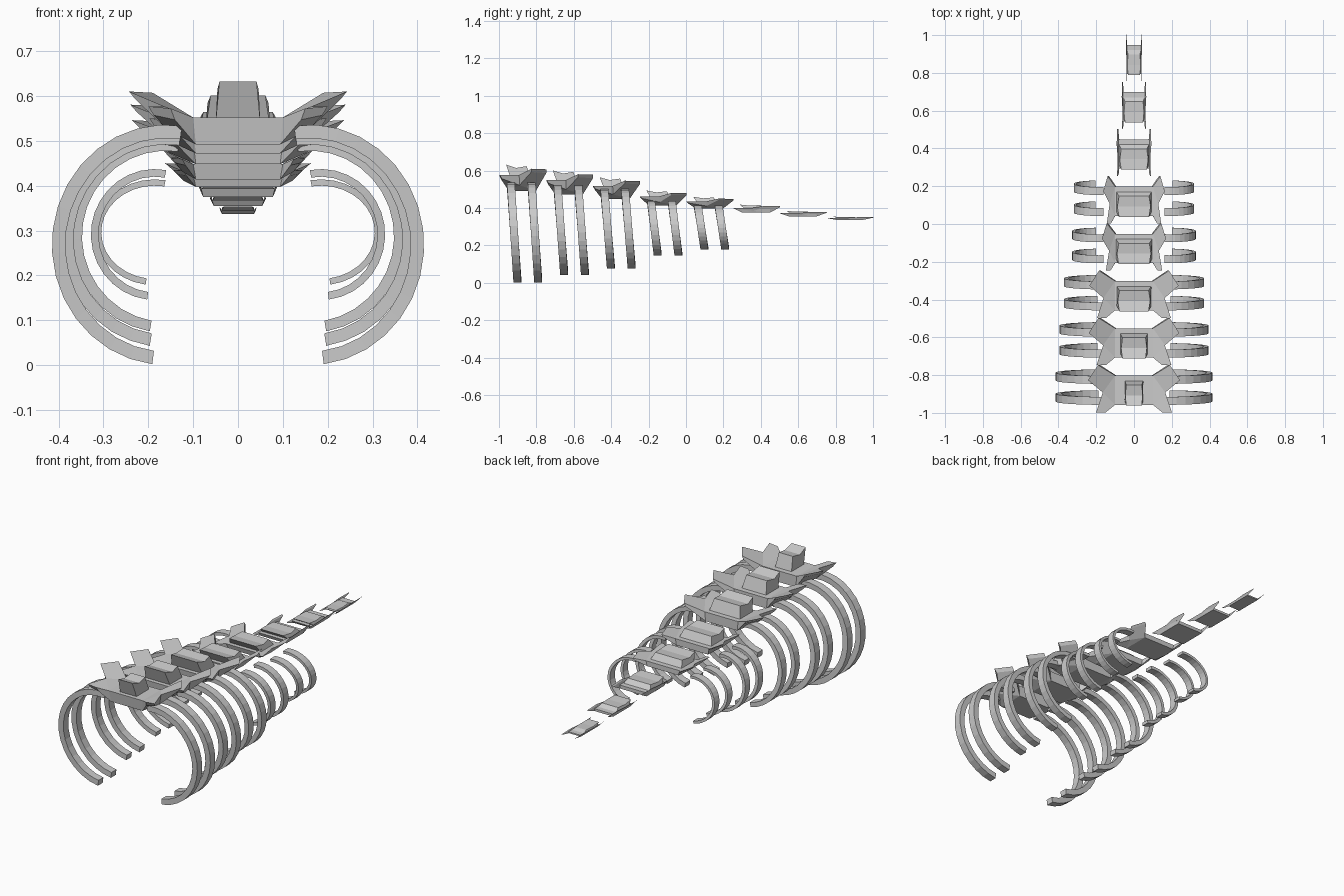
import bpy, bmesh
from math import sin, cos, radians

if "Cube" in bpy.data.objects:
    bpy.data.objects.remove(bpy.data.objects["Cube"])


def make_object(name, verts, faces):
    mesh = bpy.data.meshes.new(name)
    mesh.from_pydata(verts, [], faces)
    bm = bmesh.new()
    bm.from_mesh(mesh)
    bmesh.ops.remove_doubles(bm, verts=bm.verts, dist=1e-5)
    bmesh.ops.recalc_face_normals(bm, faces=bm.faces)
    bm.to_mesh(mesh)
    bm.free()
    obj = bpy.data.objects.new(name, mesh)
    bpy.context.collection.objects.link(obj)
    return obj


# Right half of a vertebra: x, y, top z, bottom z (x > 0.1 is the wing)
PLATE = [
    (0, -.085, .06, 0), (0, .07, .06, 0),
    (.10, .07, .06, 0), (.10, -.085, .06, 0),
    (.165, -.02, .085, .03),
    (.19, .125, .115, .095), (.243, .045, .118, .10),
    (.20, -.125, .085, .065), (.15, -.125, .08, .055),
]
PATCHES = [(0, 3, 2, 1), (3, 4, 2), (2, 4, 6, 5), (3, 8, 7, 4)]
OUTLINE = [0, 3, 8, 7, 4, 6, 5, 2, 1]


def vertebra(i, y, base, s, body, reach):
    def map_x(x):
        return x / .1 * body if x <= .1 else body + (x - .1) / .143 * (reach - body)

    n = len(PLATE)
    verts = [(map_x(x), y + dy, base + zt * s) for x, dy, zt, zb in PLATE]
    verts += [(map_x(x) * .94, y + dy * (.9 if dy < 0 else 1), base + zb * s)
              for x, dy, zt, zb in PLATE]
    faces = list(PATCHES) + [tuple(v + n for v in reversed(p)) for p in PATCHES]
    faces += [(a, b, b + n, a + n) for a, b in zip(OUTLINE[:-1], OUTLINE[1:])]
    plate = make_object(f"vertebra_{i}", verts, faces)
    plate.modifiers.new("mirror", 'MIRROR')


def crest(i, y, base, s, half):
    # Forward-leaning block with a shallow ridge
    rows = [(-.06, .05, half * 1.08), (-.09, .14, half * .9),
            (-.035, .122, half), (.02, .132, half * .9), (.045, .05, half * 1.08)]
    verts = []
    for side in (-1, 1):
        verts += [(side * w, y + dy, base + z * s) for dy, z, w in rows]
    faces = [(k, (k + 1) % 5, (k + 1) % 5 + 5, k + 5) for k in range(5)]
    faces += [(4, 3, 2, 1, 0), (5, 6, 7, 8, 9)]
    make_object(f"crest_{i}", verts, faces)


def rib(name, y, cx, rx, cz, rz, thick, start, end):
    # Rectangular section swept along an arc, leaning back at the bottom
    steps, verts, faces = 16, [], []
    for k in range(steps + 1):
        a = radians(start + (end - start) * k / steps)
        for inset, dy in ((0, -.021), (0, .021), (thick, .021), (thick, -.021)):
            verts.append((cx + (rx - inset) * cos(a), y + dy - .0175 * sin(a),
                          cz + (rz - inset) * sin(a)))
    for k in range(steps):
        for j in range(4):
            p, q = 4 * k + j, 4 * k + (j + 1) % 4
            faces.append((p, q, q + 4, p + 4))
    faces += [(3, 2, 1, 0), tuple(range(4 * steps, 4 * steps + 4))]
    make_object(name, verts, faces).modifiers.new("mirror", 'MIRROR')


# Spine: base z, height scale, body half width, wing reach, crest half width
SPINE = [
    (.492, 1.0, .10, .243, .046), (.472, .92, .10, .240, .068),
    (.448, .83, .10, .236, .086), (.414, .57, .10, .170, .09),
    (.397, .45, .10, .163, .088), (.375, .31, .083, .092, .075),
    (.355, .21, .058, .065, .053), (.337, .12, .038, .042, .035),
]
for i, (base, s, body, reach, half) in enumerate(SPINE):
    y = -.872 + .25 * i
    vertebra(i + 1, y, base, s, body, reach)
    crest(i + 1, y, base, s, half)

# Rib sets, two pairs each: cx, rx, cz, rz, thickness, start and end angle
RIBS = [
    (.16, .255, .268, .268, .03, 98, -83), (.16, .235, .28, .24, .028, 98, -81),
    (.16, .212, .287, .215, .024, 98, -80), (.185, .143, .291, .146, .017, 100, -83),
    (.185, .134, .296, .118, .014, 100, -81),
]
for i, params in enumerate(RIBS):
    for k, dy in enumerate((-.047, .064)):
        rib(f"rib_{i + 1}_{k + 1}", -.872 + .25 * i + dy, *params)
